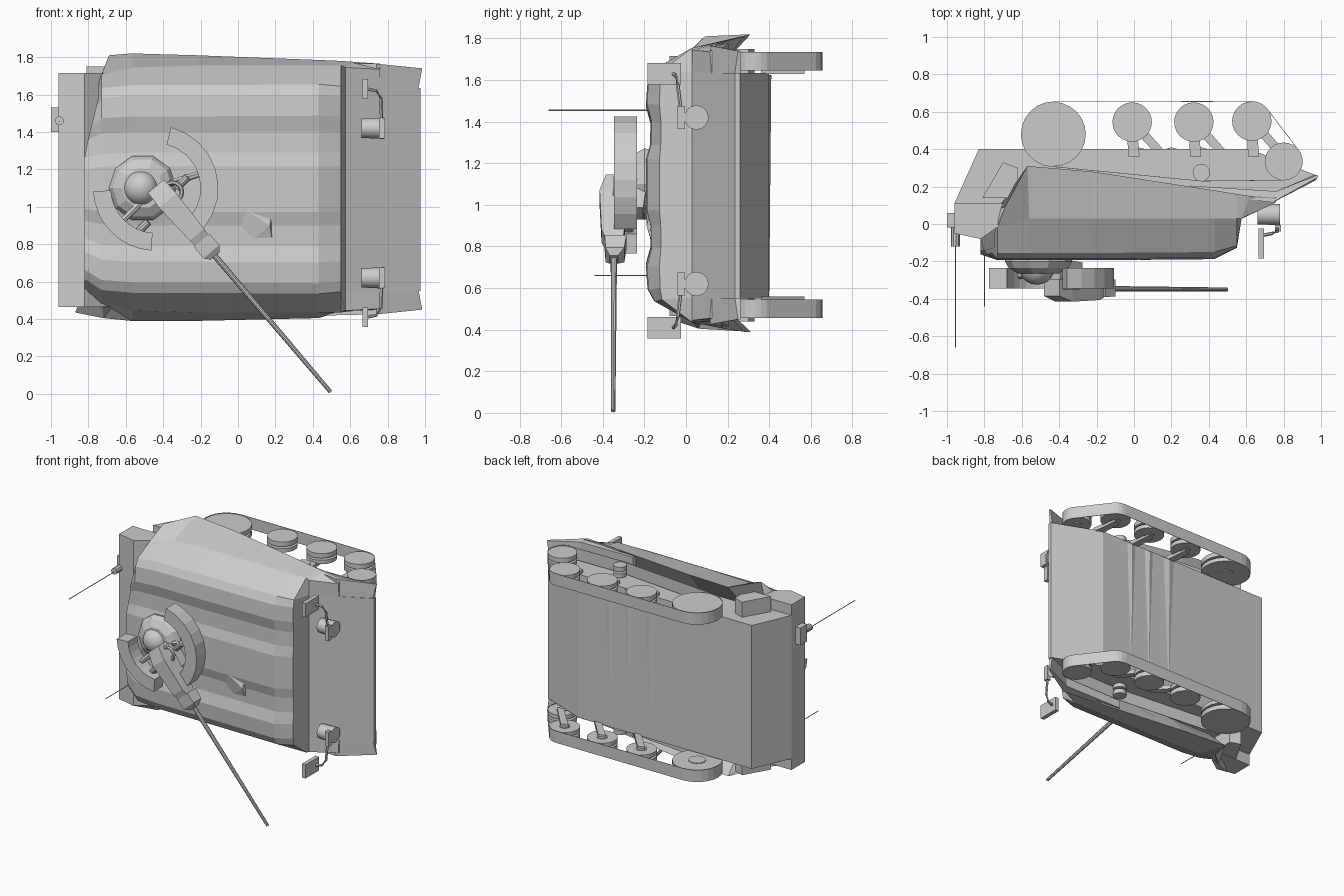
import bpy, bmesh, math
from math import cos, sin, pi, radians
from mathutils import Vector, geometry

cube = bpy.data.objects.get("Cube")
if cube:
    bpy.data.objects.remove(cube, do_unlink=True)

MID = 1.095   # the vehicle lies on its side: its width runs along z about this height
GEAR = 1.02   # lamps and mirrors sit about a slightly lower centre


def build(name, verts, faces):
    mesh = bpy.data.meshes.new(name)
    mesh.from_pydata(verts, [], faces)
    bm = bmesh.new()
    bm.from_mesh(mesh)
    bmesh.ops.recalc_face_normals(bm, faces=bm.faces)
    bm.to_mesh(mesh)
    bm.free()
    obj = bpy.data.objects.new(name, mesh)
    bpy.context.collection.objects.link(obj)
    return obj


def loft(name, rings, caps=True):
    n = len(rings[0])
    faces = [(i * n + j, i * n + (j + 1) % n, (i + 1) * n + (j + 1) % n, (i + 1) * n + j)
             for i in range(len(rings) - 1) for j in range(n)]
    if caps:
        last = (len(rings) - 1) * n
        faces += [tuple(range(n)), tuple(range(last, last + n))]
    return build(name, [p for ring in rings for p in ring], faces)


def prism_z(name, outline, z0, z1, caps=True):
    return loft(name, [[(x, y, z) for x, y in outline] for z in (z0, z1)], caps)


def prism_y(name, outline, y0, y1):
    return loft(name, [[(x, y, z) for x, z in outline] for y in (y0, y1)])


def box(name, low, high):
    (x0, y0, z0), (x1, y1, z1) = low, high
    return prism_z(name, [(x0, y0), (x1, y0), (x1, y1), (x0, y1)], z0, z1)


def tube(name, path, radius, sides=8):
    pts = [Vector(p) for p in path]
    rings = []
    for i, p in enumerate(pts):
        d = (pts[min(i + 1, len(pts) - 1)] - pts[max(i - 1, 0)]).normalized()
        u = d.orthogonal().normalized()
        v = d.cross(u)
        r = radius[i] if isinstance(radius, (list, tuple)) else radius
        rings.append([p + (u * cos(a) + v * sin(a)) * r
                      for a in (2 * pi * k / sides for k in range(sides))])
    return loft(name, rings)


def smooth(obj):
    bpy.ops.object.select_all(action='DESELECT')
    bpy.context.view_layer.objects.active = obj
    obj.select_set(True)
    bpy.ops.object.shade_smooth_by_angle(angle=radians(35))


def circle(cx, cy, r, n=24):
    return [(cx + r * cos(2 * pi * k / n), cy + r * sin(2 * pi * k / n)) for k in range(n)]


# Lower hull with a flat sloping nose plate, and rear block
prism_z("hull_tub", [(-.83, .4), (-.96, .11), (-.96, 0), (.5, 0), (.56, .02),
                     (.975, .235), (.975, .26), (.62, .4)], MID - .545, MID + .54)
prism_z("rear_block", [(-.96, .11), (-.96, -.05), (-.82, -.08), (-.72, -.01), (-.62, .11)],
        MID - .63, MID + .62)

# Upper body: x, roof y, roof half width, ripple, shoulder (y, w),
# left skirt (x, y, w), right skirt (x, y, w), inner y
stations = [
    (-.82, -.155, .48, 1, (-.08, .53), (-.74, -.01, .59), (-.87, -.03, .66), .0),
    (-.73, -.185, .54, 1, (-.02, .61), (-.69, .09, .715), (-.72, .06, .69), .08),
    (-.56, -.185, .555, 1, (.03, .65), (-.57, .31, .725), (-.57, .31, .705), .14),
    (-.22, -.185, .555, 1, (.03, .66), (-.22, .28, .715), (-.22, .28, .705), .14),
    (.43, -.18, .56, 1, (.03, .66), (.43, .18, .69), (.43, .18, .69), .14),
    (.55, -.125, .55, .3, (.03, .66), (.55, .16, .685), (.55, .16, .655), .14),
    (.575, .028, .54, 0, (.03, .65), (.62, .15, .68), (.62, .15, .65), .15),
    (.76, .122, .54, 0, (.115, .64), (.76, .14, .67), (.76, .14, .645), .16),
]
ripples = [(1, .03), (.9, .0), (.7, -.008), (.55, .014), (.35, .012), (.22, -.008)]
rings = []
for i, (x, roof, w, ripple, (sy, sw), left, right, inner) in enumerate(stations):
    slant = .12 if i == 0 else 0  # the rear edge cuts forward towards the left
    half = [(x, roof + dy * ripple, w * f) for f, dy in ripples]
    up = [(x, inner, .54), left, (x + slant * .6, sy, sw)]
    up += [(a + slant * max(0, c / w - .4), b, c) for a, b, c in half]
    down = [(x, inner, .54), right, (x, sy, sw)] + half
    rings.append([(a, b, MID + c) for a, b, c in up] +
                 [(a, b, MID - c) for a, b, c in reversed(down)])
loft("upper_body", rings)

# Roof hatch fold
build("roof_fold", [(-.05, -.16, .95), (.05, -.16, .80), (.19, -.15, .78), (.19, -.15, 1.03),
                    (.03, -.192, .99), (.17, -.19, .90)],
      [(0, 1, 4), (1, 5, 4), (1, 2, 5), (2, 3, 5), (3, 4, 5), (3, 0, 4), (0, 3, 2, 1)])

wheels = [(-.43, .48, .175), (-.01, .545, .107), (.32, .545, .107),
          (.63, .55, .107), (.80, .335, .102), (.36, .275, .047)]

for s, side in ((1, "left"), (-1, "right")):
    def w(z):
        return MID + s * z

    # Front fender, tapering out to the nose
    loft(side + "_fender", [
        [(.3, .17, w(.52)), (.3, .17, w(.68)), (.3, .205, w(.68)), (.3, .205, w(.52))],
        [(.74, .115, w(.53)), (.74, .115, w(.67)), (.76, .175, w(.66)), (.76, .175, w(.53))],
        [(.965, .235, w(.54)), (.985, .25, w(.645)), (.98, .262, w(.645)), (.965, .262, w(.54))]])
    # Rear mudguard box
    prism_z(side + "_mudguard", [(-.81, .14), (-.62, .14), (-.62, .3), (-.7, .33)],
            w(.53), w(.655))
    # Paired road wheels with a hub
    for i, (cx, cy, r) in enumerate(wheels):
        for a, b in ((.555, .585), (.60, .635)):
            smooth(prism_z(f"{side}_wheel_{i}", circle(cx, cy, r * .985), w(a), w(b)))
        smooth(prism_z(f"{side}_hub_{i}", circle(cx, cy, r * .35, 12), w(.55), w(.62)))
    # Track belt around all wheels
    cloud = [Vector(p) for c in wheels for p in circle(*c)]
    belt = [tuple(cloud[i]) for i in geometry.convex_hull_2d(cloud)]
    track = prism_z(side + "_track", belt, w(.55), w(.64), caps=False)
    track.modifiers.new("thickness", 'SOLIDIFY').thickness = .003
    # Swing arms
    for i, (cx, cy, _) in enumerate(wheels[1:4]):
        reach = .02 if s > 0 else .18
        prism_z(f"{side}_swing_arm_{i}", [(cx - .03, cy), (cx + .02, cy + .02),
                                          (cx + reach + .02, .36), (cx + reach - .04, .36)],
                w(.535), w(.565))
    # Headlight with bracket
    zl, zm = GEAR + s * .4, GEAR + s * .61
    smooth(tube(side + "_headlight", [(.66, .05, zl), (.78, .05, zl)], [.052, .058], 20))
    box(side + "_lamp_bracket", (.755, -.04, zl - .055), (.785, -.005, zl + .055))
    # Mirror on a bent stalk
    box(side + "_mirror", (.665, -.185, zm - .052), (.695, -.025, zm + .052))
    tube(side + "_mirror_stalk", [(.69, -.06, zm), (.74, -.05, zm - s * .01),
                                  (.765, -.04, zm - s * .05), (.768, -.02, zl)], .009, 6)

# Torsion housings tapering across the belly
for x, wide in ((.02, .045), (.2, .035), (.36, .035)):
    build("belly_rib", [(x - wide, .4, MID + .53), (x + wide, .4, MID + .53), (x, .4, MID - .53),
                        (x, .41, MID + .53)], [(0, 1, 3), (1, 2, 3), (2, 0, 3), (0, 2, 1)])

# Shallow turret ring and dome
TX, TZ = -.51, 1.1
loft("turret_ring", [[(x, y, z) for x, z in circle(TX, TZ, r, 10)]
                     for y, r in ((-.15, .17), (-.2, .18), (-.235, .16), (-.265, .11))])
bpy.ops.mesh.primitive_uv_sphere_add(segments=20, ring_count=12, radius=.095,
                                     location=(TX - .01, -.23, TZ))
bpy.context.object.name = "turret_dome"
smooth(bpy.context.object)

# Curved shields
for name, a0, a1 in (("front_shield", -40, 76), ("rear_shield", 183, 266)):
    angles = [radians(a0 + (a1 - a0) * k / 8) for k in range(9)]
    arc = [(-.44 + r * cos(a), 1.1 + r * sin(a))
           for r, run in ((.335, angles), (.24, angles[::-1])) for a in run]
    prism_y(name, arc, -.345, -.235)
    mid = angles[4]
    tube(name + "_strut", [(-.44 + .08 * cos(mid), -.25, 1.1 + .08 * sin(mid)),
                           (-.44 + .26 * cos(mid), -.28, 1.1 + .26 * sin(mid))], .018, 6)

# Gun: receiver, mantlet and barrel share one axis
start, muzzle = Vector((-.44, -.345, 1.11)), Vector((.495, -.35, .01))
aim = (muzzle - start).normalized()
across = aim.cross(Vector((0, 1, 0))).normalized()


def gun_part(name, sections):
    loft(name, [[start + aim * d + across * (u * half) + Vector((0, y, 0))
                 for u, y in ((-1, lo), (1, lo), (1, hi), (-1, hi))]
                for d, half, lo, hi in sections])


gun_part("gun_receiver", [(0, .055, -.04, .05), (.1, .06, -.07, .06),
                          (.34, .05, -.06, .05), (.42, .04, -.03, .04)])
gun_part("gun_mantlet", [(.38, .055, -.045, .06), (.46, .055, -.04, .05), (.49, .03, -.02, .02)])
gun_part("gun_cradle", [(.02, .045, .03, .16), (.2, .045, .03, .14)])
smooth(tube("gun_barrel", [start + aim * .45, muzzle], [.016, .011], 10))
bpy.ops.mesh.primitive_torus_add(major_radius=.05, minor_radius=.012, major_segments=16,
                                 minor_segments=6, location=(-.35, -.34, 1.08),
                                 rotation=(pi / 2, 0, 0))
bpy.context.object.name = "sight_ring"
for x, z in ((-.51, .89), (-.30, 1.13)):
    smooth(tube("smoke_launcher", [(x - .03, -.27, z - .03), (x + .03, -.28, z + .03)], .022, 10))

# Rear aerials
box("aerial_mount", (-1, -.02, 1.4), (-.93, .06, 1.53))
tube("aerial_socket", [(-.955, -.02, 1.46), (-.955, -.12, 1.46)], .024, 10)
tube("long_aerial", [(-.955, -.1, 1.455), (-.955, -.66, 1.455)], .003, 5)
tube("short_aerial", [(-.8, -.1, .66), (-.8, -.44, .66)], .003, 5)
